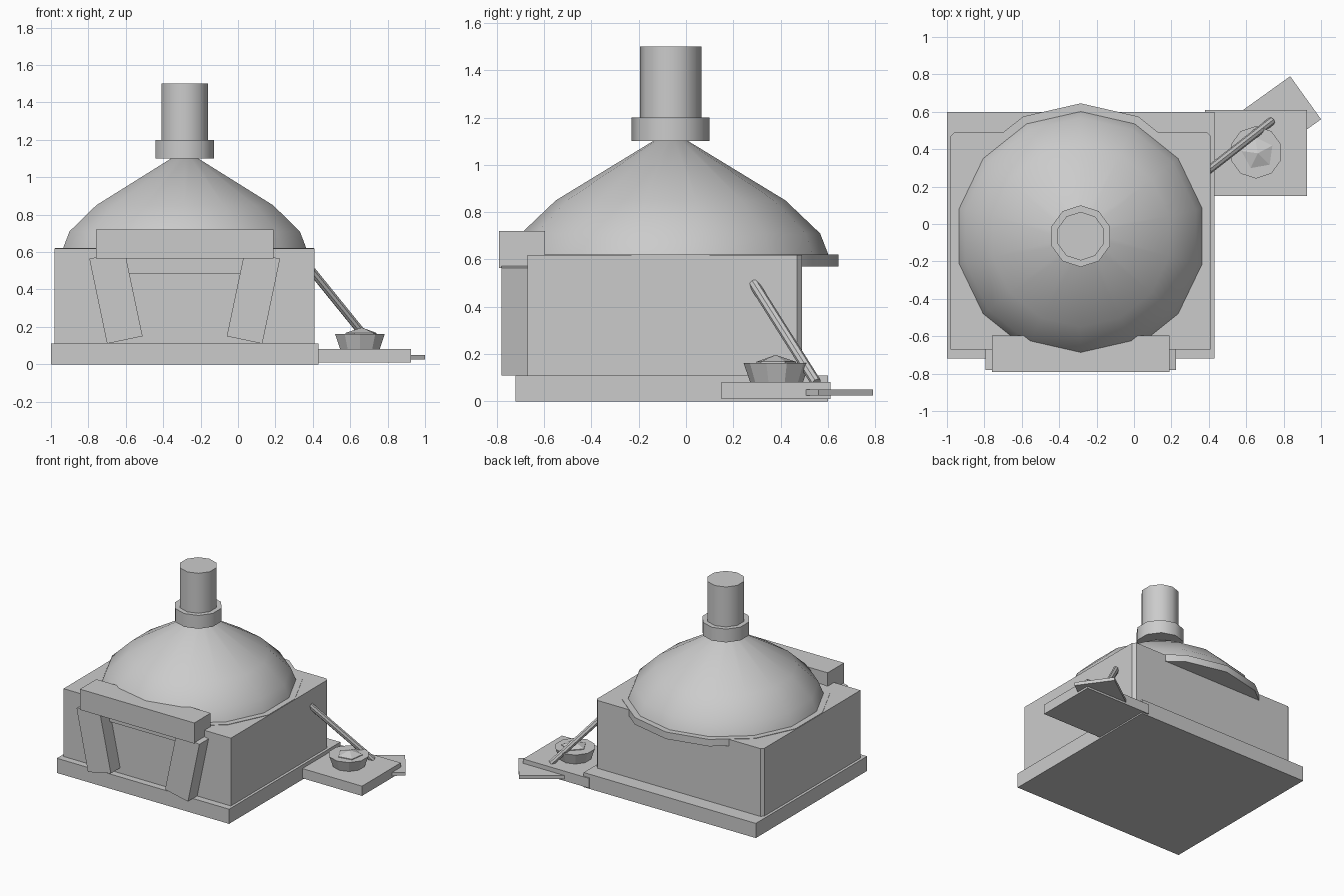
import bpy, math
from mathutils import Vector

if "Cube" in bpy.data.objects:
    bpy.data.objects.remove(bpy.data.objects["Cube"])

CX, CY = -0.285, -0.065   # oven axis


def mesh_obj(name, verts, faces):
    me = bpy.data.meshes.new(name)
    me.from_pydata(verts, [], faces)
    me.update()
    ob = bpy.data.objects.new(name, me)
    bpy.context.collection.objects.link(ob)
    return ob


def loft(name, rings):
    """Closed solid through equally sized rings of points."""
    n = len(rings[0])
    verts = [p for r in rings for p in r]
    faces = [tuple(reversed(range(n)))]
    for k in range(len(rings) - 1):
        for i in range(n):
            j = (i + 1) % n
            faces.append((k*n + i, k*n + j, (k+1)*n + j, (k+1)*n + i))
    faces.append(tuple(range((len(rings) - 1)*n, len(rings)*n)))
    return mesh_obj(name, verts, faces)


def prism(name, outline, z0, z1):
    return loft(name, [[(x, y, z) for x, y in outline] for z in (z0, z1)])


def box(name, x0, x1, y0, y1, z0, z1):
    return prism(name, [(x0, y0), (x1, y0), (x1, y1), (x0, y1)], z0, z1)


def lathe(name, cx, cy, sides, profile, smooth=True, start=math.pi/2):
    rings = [[(cx + r*math.cos(start + 2*math.pi*i/sides),
               cy + r*math.sin(start + 2*math.pi*i/sides), z)
              for i in range(sides)] for r, z in profile]
    ob = loft(name, rings)
    if smooth:
        bpy.ops.object.select_all(action='DESELECT')
        bpy.context.view_layer.objects.active = ob
        ob.select_set(True)
        bpy.ops.object.shade_smooth_by_angle(angle=math.radians(40))
    return ob


# Plinth and block body (back corners slightly chamfered)
box("base_slab", -1.0, 0.43, -0.72, 0.60, 0.0, 0.11)
prism("oven_body", [(-0.98, -0.67), (0.41, -0.67), (0.41, 0.47),
                    (0.39, 0.49), (-0.96, 0.49), (-0.98, 0.47)], 0.11, 0.619)

# Dome, its rim and the chimney
lathe("dome_rim", CX, CY, 14, [(0.71, 0.57), (0.71, 0.622)])
lathe("dome", CX, CY, 14, [(0.667, 0.62), (0.632, 0.71), (0.485, 0.85), (0.075, 1.10)])
lathe("chimney_collar", CX, CY, 10, [(0.165, 1.10), (0.165, 1.20)])
lathe("chimney_pipe", CX, CY, 10, [(0.13, 1.15), (0.13, 1.50)])

# Front mouth: lintel, slanted legs and inner beam
box("lintel", -0.76, 0.19, -0.79, -0.595, 0.565, 0.72)
box("inner_beam", -0.60, 0.03, -0.69, -0.66, 0.485, 0.57)
leg = [(-0.70, 0.11), (-0.51, 0.15), (-0.605, 0.60), (-0.795, 0.565)]
for side, pts in (("left", leg),
                  ("right", [(2*CX - x, z) for x, z in reversed(leg)])):
    loft(side + "_front_leg", [[(x, y, z) for x, z in pts] for y in (-0.66, -0.78)])

# Side tray with bowl, lump of food and paddle plate
box("side_slab", 0.38, 0.925, 0.15, 0.61, 0.01, 0.083)
lathe("bowl", 0.652, 0.383, 10, [(0.112, 0.083), (0.14, 0.163)], False)
lathe("bowl_contents", 0.662, 0.378, 5, [(0.088, 0.155), (0.088, 0.168), (0.002, 0.196)],
      False, math.radians(100))

# Paddle: blade half under the slab, handle leaning on the body
u = Vector((-0.813, -0.583))
a, b = Vector((0.835, 0.79)), Vector((1.0, 0.56))
prism("paddle_blade", [tuple(p) for p in (b, a, a + u*0.34, b + u*0.34)], 0.025, 0.05)
p0, p1 = Vector((0.735, 0.55, 0.08)), Vector((0.395, 0.285, 0.50))
d = (p1 - p0).normalized()
s = d.cross(Vector((0, 0, 1))).normalized()
t = d.cross(s)
ring = [(s*math.cos(k*math.pi/4) + t*math.sin(k*math.pi/4))*0.022 for k in range(8)]
loft("paddle_handle", [[tuple(p + r) for r in ring] for p in (p0, p1)])
